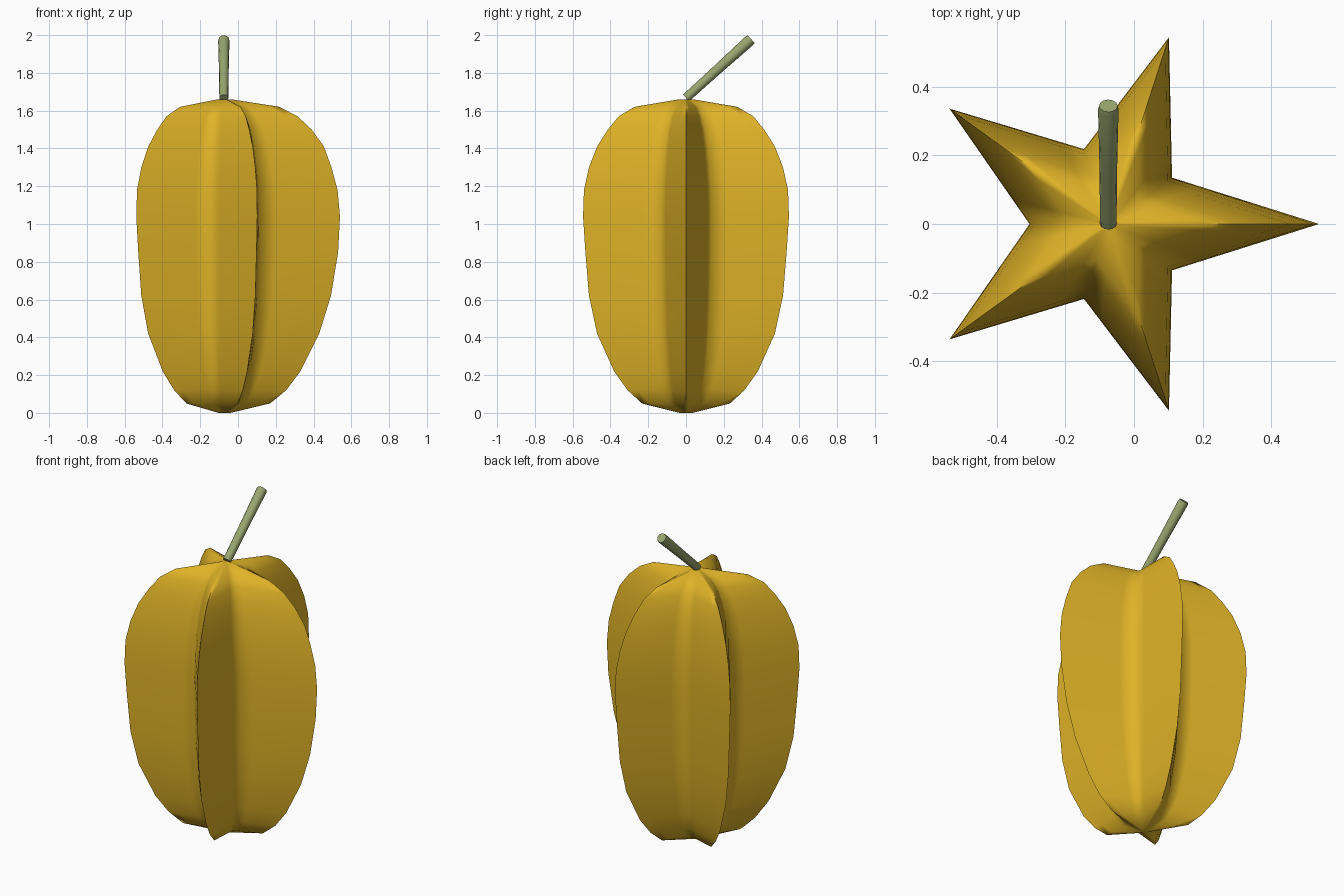
import bpy, bmesh, math
from mathutils import Vector

if "Cube" in bpy.data.objects:
    bpy.data.objects.remove(bpy.data.objects["Cube"])

CX = -0.075  # axis of the fruit


def material(name, rgb):
    m = bpy.data.materials.new(name)
    m.diffuse_color = (*rgb, 1)
    m.use_nodes = True
    m.node_tree.nodes["Principled BSDF"].inputs["Base Color"].default_value = m.diffuse_color
    return m


def finish(bm, name, mat, angle):
    bmesh.ops.recalc_face_normals(bm, faces=bm.faces)
    me = bpy.data.meshes.new(name)
    bm.to_mesh(me)
    bm.free()
    ob = bpy.data.objects.new(name, me)
    bpy.context.collection.objects.link(ob)
    me.materials.append(mat)
    bpy.ops.object.select_all(action='DESELECT')
    ob.select_set(True)
    bpy.context.view_layer.objects.active = ob
    bpy.ops.object.shade_smooth_by_angle(angle=math.radians(angle))
    return ob


def loft(bm, rings):
    loops = [[bm.verts.new(p) for p in r] for r in rings]
    n = len(loops[0])
    for a, b in zip(loops, loops[1:]):
        for i in range(n):
            j = (i + 1) % n
            bm.faces.new((a[i], a[j], b[j], b[i]))
    bm.faces.new(loops[0])
    bm.faces.new(loops[-1])


yellow = material("ripe_yellow", (0.74, 0.45, 0.02))
green = material("stem_green", (0.32, 0.38, 0.16))

# Fruit profile: height, long rib radius, other rib radius, valley radius
PROFILE = [
    (0.00, 0.035, 0.035, 0.02), (0.05, 0.245, 0.245, 0.105),
    (0.12, 0.33, 0.325, 0.145), (0.22, 0.405, 0.40, 0.175),
    (0.42, 0.505, 0.495, 0.205), (0.62, 0.567, 0.54, 0.22),
    (0.85, 0.605, 0.56, 0.228), (1.04, 0.615, 0.573, 0.23),
    (1.18, 0.602, 0.568, 0.227), (1.30, 0.57, 0.54, 0.215),
    (1.41, 0.53, 0.495, 0.197), (1.50, 0.465, 0.435, 0.175),
    (1.57, 0.39, 0.375, 0.145), (1.62, 0.295, 0.287, 0.11),
    (1.66, 0.04, 0.04, 0.02),
]


def star_ring(z, long_r, rib_r, valley_r):
    corners = []
    for i in range(10):
        r = valley_r if i % 2 else (long_r if i == 0 else rib_r)
        a = math.radians(36 * i)
        corners.append(Vector((CX + r * math.cos(a), r * math.sin(a), z)))
    ring = []
    for i, p in enumerate(corners):
        q = corners[(i + 1) % 10]
        # support points near the rib and near the valley
        steps = (0, 0.2, 0.75) if i % 2 else (0, 0.25, 0.8)
        ring += [p.lerp(q, t) for t in steps]
    return ring


# Five-ribbed fruit body, sharp ribs and soft valleys
bm = bmesh.new()
loft(bm, [star_ring(*row) for row in PROFILE])
finish(bm, "fruit_body", yellow, 85)

# Slanted stem, slightly wider at its cut end
start, end = Vector((CX, 0.0, 1.667)), Vector((CX, 0.345, 1.979))
axis = (end - start).normalized()
side = Vector((1, 0, 0))
up = axis.cross(side)
bm = bmesh.new()
rings = []
for t, r in ((0, 0.024), (0.5, 0.026), (0.97, 0.030), (1, 0.027)):
    c = start.lerp(end, t)
    rings.append([c + r * (math.cos(k * math.pi / 6) * side + math.sin(k * math.pi / 6) * up)
                  for k in range(12)])
loft(bm, rings)
finish(bm, "stem", green, 40)
